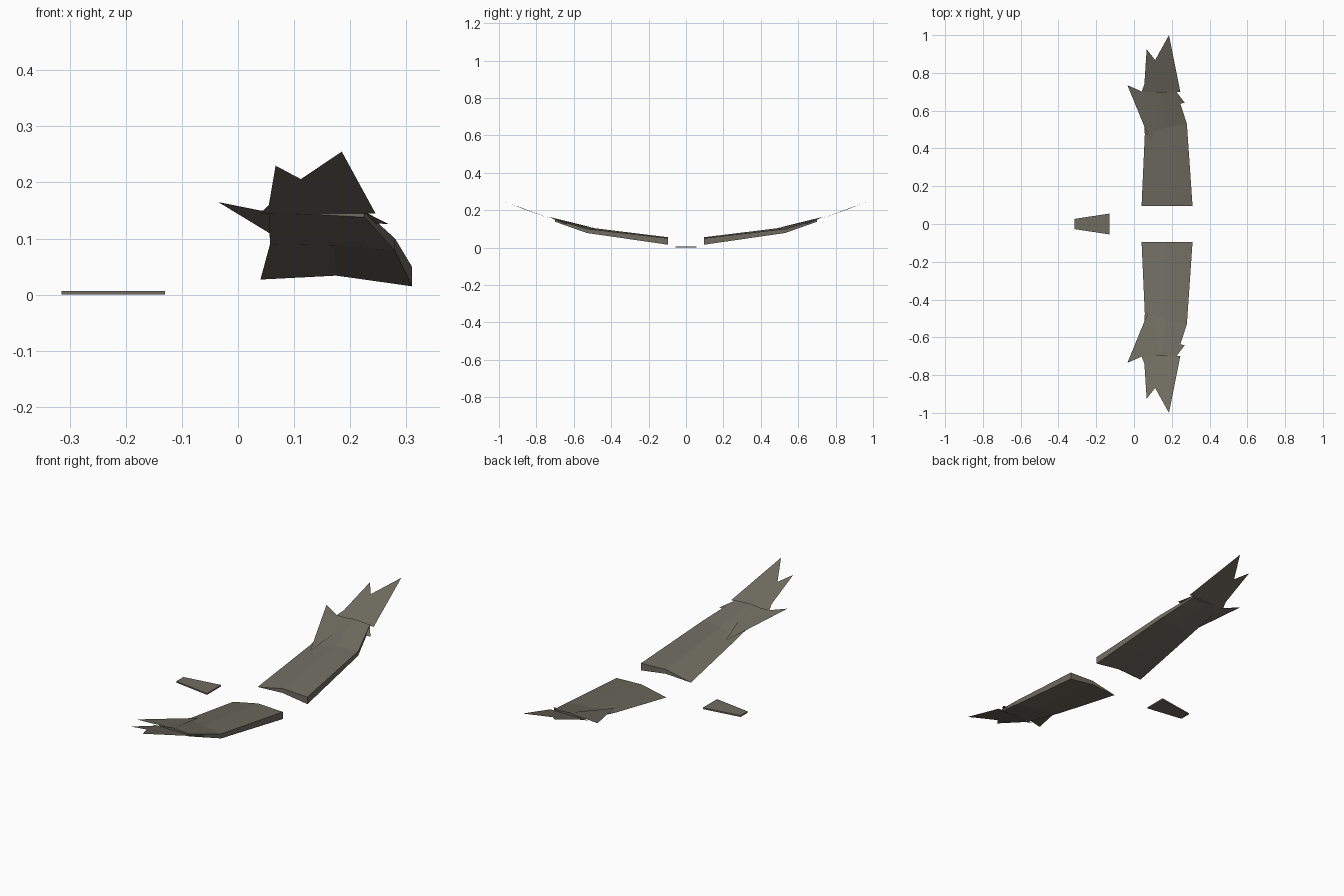
import bpy
import bmesh

cube = bpy.data.objects.get("Cube")
if cube:
    bpy.data.objects.remove(cube, do_unlink=True)

# One flat grey-brown colour
grey = bpy.data.materials.new("warm grey")
grey.use_nodes = True
colour = (0.16, 0.15, 0.118, 1)
grey.diffuse_color = colour
bsdf = grey.node_tree.nodes["Principled BSDF"]
bsdf.inputs["Base Color"].default_value = colour
bsdf.inputs["Roughness"].default_value = 0.9


def finish(name, bm):
    mesh = bpy.data.meshes.new(name)
    bm.to_mesh(mesh)
    bm.free()
    mesh.materials.append(grey)
    obj = bpy.data.objects.new(name, mesh)
    bpy.context.collection.objects.link(obj)


def loft(name, sections, side=1):
    """Join matching cross-sections into a closed solid."""
    bm = bmesh.new()
    rings = [[bm.verts.new((x, y * side, z)) for x, y, z in s] for s in sections]
    for a, b in zip(rings, rings[1:]):
        for i in range(len(a)):
            j = (i + 1) % len(a)
            bm.faces.new((a[i], a[j], b[j], b[i]))
    bm.faces.new(rings[0])
    bm.faces.new(rings[-1])
    bmesh.ops.recalc_face_normals(bm, faces=bm.faces)
    finish(name, bm)


def sheet(name, points, side=1):
    """A single thin feather facing upwards."""
    bm = bmesh.new()
    face = bm.faces.new([bm.verts.new((x, y * side, z)) for x, y, z in points])
    face.normal_update()
    if face.normal.z < 0:
        face.normal_flip()
    finish(name, bm)


# Wing sections: trailing edge, top ridge, leading top, leading bottom, underside
root = [(0.04, 0.095, 0.027), (0.175, 0.095, 0.055), (0.31, 0.095, 0.05),
        (0.31, 0.095, 0.015), (0.175, 0.095, 0.034)]
bend = [(0.057, 0.47, 0.09), (0.17, 0.51, 0.106), (0.28, 0.53, 0.1),
        (0.28, 0.53, 0.078), (0.17, 0.51, 0.088)]
end = [(0.055, 0.7, 0.146), (0.14, 0.7, 0.156), (0.225, 0.7, 0.15),
       (0.225, 0.7, 0.138), (0.14, 0.7, 0.143)]

# Flat feathers
tip = [(0.04, 0.7, 0.145), (0.245, 0.7, 0.145), (0.185, 1.0, 0.255),
       (0.112, 0.868, 0.206), (0.067, 0.925, 0.23), (0.055, 0.74, 0.16)]
rear = [(-0.035, 0.735, 0.165), (0.09, 0.43, 0.089), (0.14, 0.69, 0.154),
        (0.04, 0.702, 0.15)]
spur = [(0.225, 0.7, 0.148), (0.268, 0.642, 0.126), (0.22, 0.63, 0.128)]

for label, side in (("left", -1), ("right", 1)):
    loft(label + "_wing", [root, bend, end], side)
    sheet(label + "_tip_feather", tip, side)
    sheet(label + "_rear_feather", rear, side)
    sheet(label + "_leading_spur", spur, side)

# Tail plate
tail = [[(x, -w, 0), (x, w, 0), (x, w, 0.007), (x, -w, 0.007)]
        for x, w in ((-0.315, 0.027), (-0.13, 0.055))]
loft("tail", tail)
